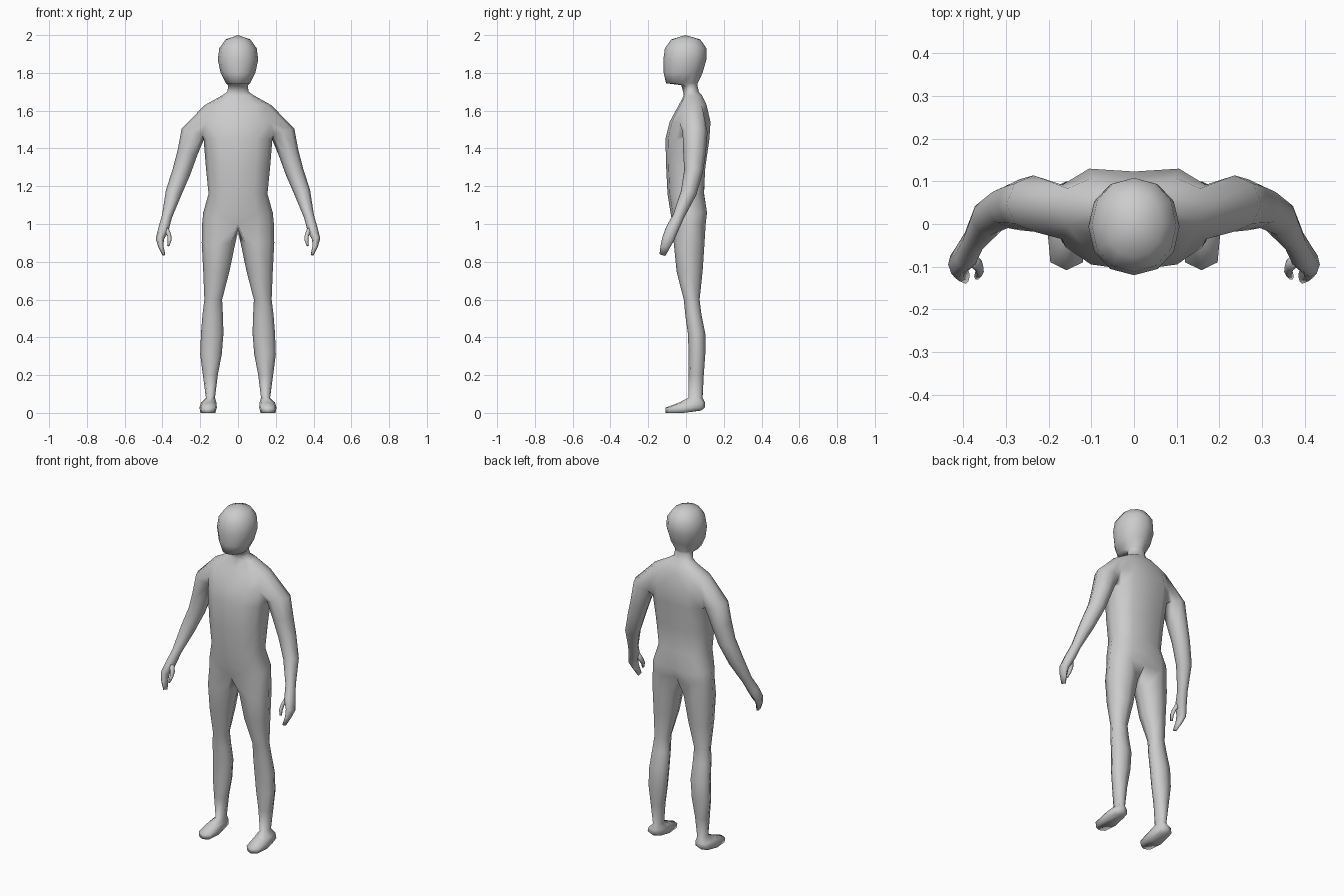
import bpy, bmesh, math
from mathutils import Vector

if "Cube" in bpy.data.objects:
    bpy.data.objects.remove(bpy.data.objects["Cube"])

skin = bpy.data.materials.new("light_grey")
skin.diffuse_color = (0.6, 0.6, 0.6, 1)
skin.use_nodes = True
skin.node_tree.nodes["Principled BSDF"].inputs["Base Color"].default_value = skin.diffuse_color

bm = bmesh.new()


def spow(v, p):
    """Signed power, used to square off round sections."""
    return math.copysign(abs(v) ** p, v)


def make_ring(points):
    return [bm.verts.new(p) for p in points]


def bridge(a, b):
    """Join two closed rings of equal size."""
    n = len(a)
    for i in range(n):
        j = (i + 1) % n
        bm.faces.new((a[i], a[j], b[j], b[i]))


def half_ring(z, front, back, width, groove=0.0, p=0.85):
    """Half of a horizontal section, from front centre round to back centre."""
    mid, half = (front + back) / 2, (back - front) / 2
    pts = []
    for k in range(7):
        t = k * math.pi / 6
        x = 0 if k in (0, 6) else width * spow(math.sin(t), p)
        y = mid - half * spow(math.cos(t), p) - (groove if k == 6 else 0)
        pts.append((x, y, z))
    return make_ring(pts)


def limb_ring(z, x0, x1, y0, y1, p=0.9):
    """Horizontal eight-sided section of a leg or foot."""
    pts = []
    for k in range(8):
        t = (k + 1) * math.pi / 4
        pts.append(((x0 + x1) / 2 - (x1 - x0) / 2 * spow(math.cos(t), p),
                    (y0 + y1) / 2 - (y1 - y0) / 2 * spow(math.sin(t), p), z))
    return make_ring(pts)


def tube_rings(path, sides):
    """Sections square to a path of (x, y, z, side radius, front radius)."""
    rings = []
    cs = [Vector(q[:3]) for q in path]
    for i, (c, q) in enumerate(zip(cs, path)):
        d = (cs[min(i + 1, len(cs) - 1)] - cs[max(i - 1, 0)]).normalized()
        f = Vector((0, -1, 0))
        f = (f - d * f.dot(d)).normalized()
        u = f.cross(d)
        angles = [j * 2 * math.pi / sides for j in range(sides)]
        rings.append(make_ring([c - u * q[3] * math.cos(a) + f * q[4] * math.sin(a)
                                for a in angles]))
    return rings


# Torso, neck and head: z, front, back, half width, spine groove, squareness
rows = [half_ring(*r) for r in (
    (1.00, -0.072, 0.115, 0.190, 0.025),
    (1.06, -0.082, 0.123, 0.184, 0.012),
    (1.16, -0.098, 0.106, 0.156, 0.010),
    (1.30, -0.105, 0.115, 0.170, 0.015),
    (1.45, -0.109, 0.138, 0.182, 0.020),
    (1.54, -0.087, 0.143, 0.190, 0.020),
    (1.63, -0.038, 0.118, 0.175, 0.015),
    (1.68, -0.012, 0.090, 0.085, 0.005),
    (1.70, -0.015, 0.068, 0.056, 0.0, 1),
    (1.735, -0.025, 0.060, 0.052, 0.0, 1),
    (1.745, -0.106, 0.062, 0.064, 0.0, 0.95),
    (1.80, -0.118, 0.088, 0.092, 0.0, 0.95),
    (1.87, -0.120, 0.108, 0.107, 0.0, 0.95),
    (1.93, -0.112, 0.108, 0.099, 0.0, 0.95),
    (1.977, -0.078, 0.076, 0.066, 0.0, 0.95))]
for r in range(len(rows) - 1):
    for k in range(6):
        if r in (4, 5) and k in (2, 3):   # opening for the arm
            continue
        a, b = rows[r], rows[r + 1]
        bm.faces.new((a[k], a[k + 1], b[k + 1], b[k]))
crown = bm.verts.new((0, -0.003, 2.0))
for k in range(6):
    bm.faces.new((rows[-1][k], rows[-1][k + 1], crown))

# Leg and foot, continuing from the hip section and a crotch point
ring = rows[0] + [bm.verts.new((0, 0.03, 0.955))]
for spec in ((0.90, 0.014, 0.192, -0.065, 0.098),
             (0.75, 0.045, 0.184, -0.050, 0.088),
             (0.60, 0.084, 0.178, -0.012, 0.072),
             (0.52, 0.080, 0.188, -0.004, 0.082),
             (0.42, 0.077, 0.196, 0.010, 0.102),
             (0.31, 0.086, 0.200, 0.014, 0.102),
             (0.20, 0.107, 0.186, 0.014, 0.094),
             (0.08, 0.122, 0.170, 0.012, 0.088),
             (0.055, 0.114, 0.196, -0.035, 0.100, 0.65),
             (0.028, 0.112, 0.204, -0.108, 0.100, 0.55),
             (0.000, 0.120, 0.198, -0.108, 0.080, 0.55)):
    nxt = limb_ring(*spec)
    bridge(ring, nxt)
    ring = nxt
bm.faces.new(ring)
for v in ring:                            # heel sits slightly raised
    if v.co.y > 0:
        v.co.z += 0.012

# Arm and mitten-shaped hand, continuing from the shoulder opening
ring = [rows[r][k] for r, k in
        ((4, 3), (4, 2), (5, 2), (6, 2), (6, 3), (6, 4), (5, 4), (4, 4))]
for nxt in tube_rings((
        (0.235, 0.048, 1.487, 0.066, 0.066),
        (0.267, 0.045, 1.380, 0.054, 0.060),
        (0.298, 0.040, 1.280, 0.049, 0.050),
        (0.341, 0.014, 1.165, 0.043, 0.042),
        (0.376, -0.040, 1.040, 0.027, 0.030),
        (0.395, -0.075, 0.970, 0.028, 0.034),
        (0.414, -0.095, 0.920, 0.022, 0.032),
        (0.408, -0.110, 0.880, 0.014, 0.025),
        (0.393, -0.124, 0.837, 0.008, 0.017)), 8):
    bridge(ring, nxt)
    ring = nxt
bm.faces.new(ring)

# Thumb
thumb = tube_rings(((0.385, -0.078, 0.985, 0.014, 0.018),
                    (0.364, -0.098, 0.940, 0.011, 0.015),
                    (0.362, -0.112, 0.915, 0.010, 0.012),
                    (0.369, -0.124, 0.885, 0.006, 0.008)), 6)
for a, b in zip(thumb, thumb[1:]):
    bridge(a, b)
bm.faces.new(thumb[0])
bm.faces.new(thumb[-1])

# Mirror the half figure and weld it along the centre
bmesh.ops.mirror(bm, geom=bm.verts[:] + bm.edges[:] + bm.faces[:],
                 axis='X', merge_dist=0.0005)
bmesh.ops.remove_doubles(bm, verts=bm.verts[:], dist=0.0005)
bmesh.ops.recalc_face_normals(bm, faces=bm.faces[:])
for f in bm.faces:
    f.smooth = True

mesh = bpy.data.meshes.new("body")
bm.to_mesh(mesh)
bm.free()
mesh.materials.append(skin)
body = bpy.data.objects.new("body", mesh)
bpy.context.collection.objects.link(body)
